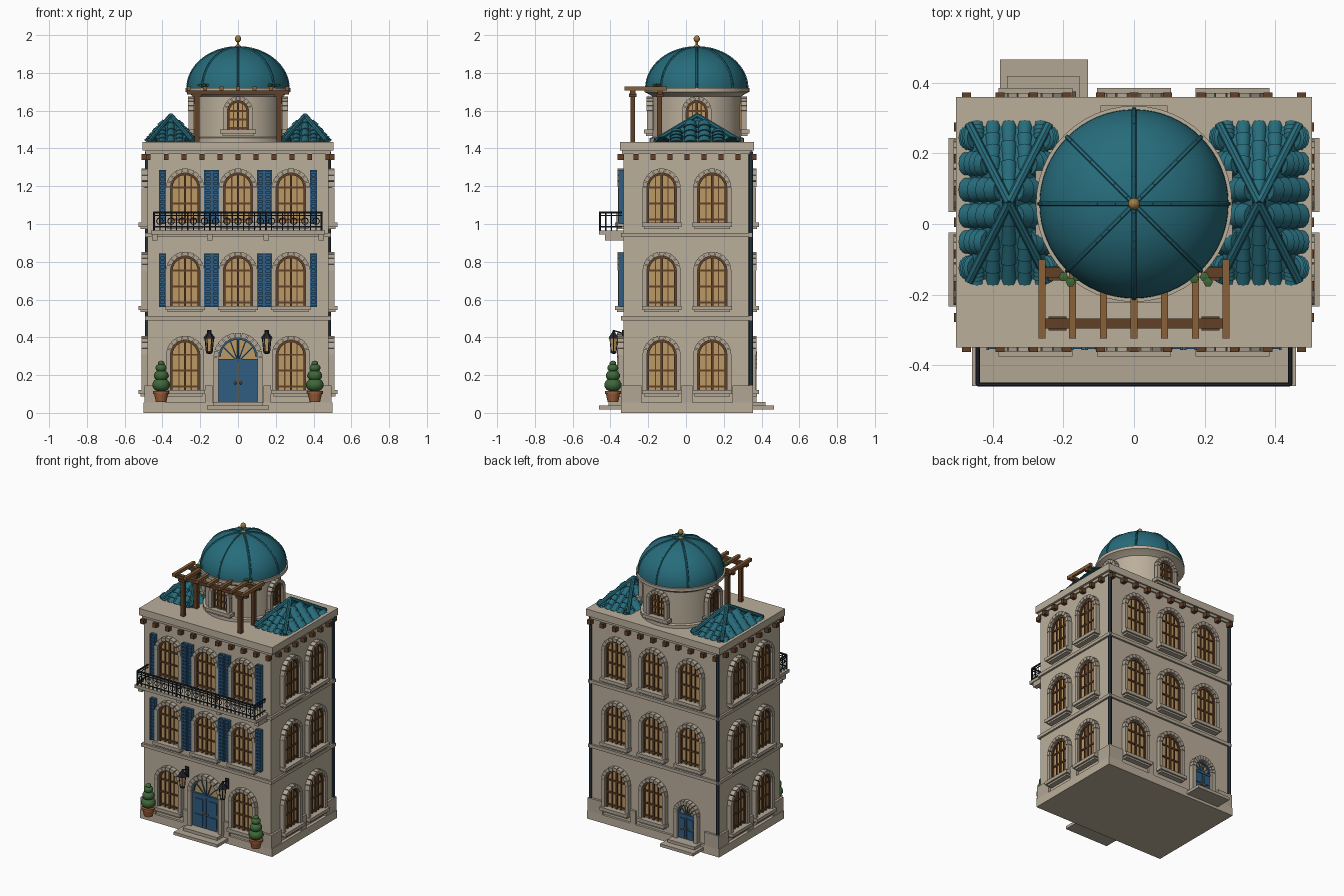
import bpy, bmesh
from math import sin, cos, pi, radians
from mathutils import Matrix, Vector

if "Cube" in bpy.data.objects:
    bpy.data.objects.remove(bpy.data.objects["Cube"])

COL = dict(stone=(.5, .43, .33), trim=(.44, .38, .30), teal=(.02, .15, .20), blue=(.03, .11, .22),
           glass=(.50, .32, .13), brown=(.12, .05, .02), wood=(.25, .12, .04), iron=(.015, .018, .025),
           green=(.05, .14, .04), clay=(.35, .11, .04), gold=(.35, .2, .05), pipe=(.03, .05, .07))
MATS, PARTS = {}, {}
for k, c in COL.items():
    MATS[k] = bpy.data.materials.new(k)
    MATS[k].diffuse_color = (*c, 1)
I = Matrix.Identity(4)


def bm_of(part, mat):
    return PARTS.setdefault(part, (bmesh.new(), mat))[0]


def loft(part, mat, rings, M=I, caps=True):
    """Skin a list of closed point rings."""
    bm = bm_of(part, mat)
    vs = [[bm.verts.new(M @ Vector(p)) for p in r] for r in rings]
    n = len(vs[0])
    for a, b in zip(vs, vs[1:]):
        for i in range(n):
            bm.faces.new((a[i], a[(i + 1) % n], b[(i + 1) % n], b[i]))
    if caps:
        bm.faces.new(vs[0][::-1])
        bm.faces.new(vs[-1])


def prism(part, mat, outline, y0, y1, M=I):
    loft(part, mat, [[(x, y, z) for x, z in outline] for y in (y0, y1)], M)


def box(part, mat, x0, x1, y0, y1, z0, z1, M=I):
    prism(part, mat, [(x0, z0), (x1, z0), (x1, z1), (x0, z1)], y0, y1, M)


def tube(part, mat, p, q, r0, r1=None, n=6, M=I):
    p, q = Vector(p), Vector(q)
    r1 = r0 if r1 is None else r1
    R = (q - p).to_track_quat('Z', 'Y')
    loft(part, mat, [[o + R @ Vector((r * cos(2 * pi * i / n), r * sin(2 * pi * i / n), 0))
                      for i in range(n)] for o, r in ((p, r0), (q, r1))], M)


def lathe(part, mat, prof, c=(0, 0), n=48, M=I):
    loft(part, mat, [[(c[0] + r * cos(2 * pi * i / n), c[1] + r * sin(2 * pi * i / n), z)
                      for i in range(n)] for r, z in prof], M)


def ball(part, mat, c, r, n=16, squash=1):
    k = n // 2
    lathe(part, mat, [(max(r * sin(pi * i / k), .0005), c[2] - squash * r * cos(pi * i / k))
                      for i in range(k + 1)], c[:2], n)


def wall(x, y, z, deg):
    """Frame on a wall: local -y points outward."""
    return Matrix.Translation((x, y, z)) @ Matrix.Rotation(radians(deg), 4, 'Z')


def arch(part, mat, r, R, z, y0, y1, n, M, gap=0):
    for i in range(n):
        a, b = pi * i / n + gap, pi * (i + 1) / n - gap
        prism(part, mat, [(q * cos(t), z + q * sin(t)) for q, t in ((r, a), (R, a), (R, b), (r, b))], y0, y1, M)


def arched(r, z0, z1, n=14):
    return [(-r, z0), (r, z0)] + [(r * cos(pi * i / n), z1 + r * sin(pi * i / n)) for i in range(n + 1)]


def window(M, r=.078, spring=.208, sill=.105):
    R = r + .023
    prism('window_panes', 'glass', arched(r, .02, spring), -.005, .01, M)
    box('window_sills', 'trim', -sill, sill, -.046, 0, 0, .022, M)
    box('window_sills', 'trim', -sill + .012, sill - .012, -.035, 0, -.012, 0, M)
    arch('window_arches', 'trim', r, R, spring, -.032, 0, 9, M, .02)
    arch('window_frames', 'brown', r - .012, r, spring, -.015, 0, 12, M)
    for s in (-1, 1):
        a, b = sorted((s * r, s * R))
        box('window_jambs', 'trim', a, b, -.03, 0, .02, spring, M)
        a, b = sorted((s * r, s * (r - .012)))
        box('window_frames', 'brown', a, b, -.015, 0, .02, spring, M)
        box('window_frames', 'brown', s * r * .42 - .003, s * r * .42 + .003, -.012, 0, .02, spring + r * .85, M)
    box('window_frames', 'brown', -.006, .006, -.014, 0, .02, spring + r, M)
    for f in (.1, .55, 1):
        z = .02 + (spring - .02) * f
        box('window_frames', 'brown', -r, r, -.012, 0, z - .005, z + .005, M)


def door(M, r, spring):
    R, top = r + .028, spring - .025
    prism('fanlights', 'glass', arched(r, .05, spring), -.004, .01, M)
    arch('door_arches', 'trim', r, R, spring, -.036, 0, 11, M, .02)
    arch('door_frames', 'blue', r - .01, r, spring, -.016, 0, 14, M)
    box('door_frames', 'blue', -r, r, -.018, 0, top, top + .016, M)
    for a in (35, 65, 90, 115, 145):
        t = radians(a)
        tube('door_frames', 'blue', (0, -.009, top), (r * cos(t), -.009, spring + r * sin(t)), .004, M=M)
    for s in (-1, 1):
        a, b = sorted((s * r, s * R))
        box('door_jambs', 'trim', a, b, -.034, 0, .05, spring, M)
        a, b = sorted((s * .002, s * r))
        box('door_leaves', 'blue', a, b, -.014, 0, .055, top, M)
        for f0, f1 in ((.08, .42), (.54, .92)):
            h = top - .055
            box('door_panels', 'blue', a + r * .2, b - r * .2, -.02, 0, .055 + f0 * h, .055 + f1 * h, M)
        p = M @ Vector((s * .014, -.022, .055 + .48 * (top - .055)))
        ball('door_knobs', 'gold', p, .008, 8)


# main body, plinth, bands, cornice
CY = .005
def slab(part, hx, hy, z0, z1, mat='stone'):
    box(part, mat, -hx, hx, CY - hy, CY + hy, z0, z1)
slab('plinth', .5, .35, 0, .055)
slab('walls', .48, .335, .05, 1.40)
for z in (.49, .93):
    slab('floor_bands', .493, .348, z, z + .022, 'trim')
slab('cornice_bed', .49, .345, 1.37, 1.39, 'trim')
slab('roof_slab', .505, .355, 1.388, 1.435)
for i in range(11):
    for y in (CY - .35, CY + .35):
        x = -.475 + i * .095
        box('dentils', 'brown', x - .013, x + .013, y - .018, y + .018, 1.34, 1.37)
for i in range(7):
    for x in (-.492, .492):
        y = CY - .27 + i * .09
        box('dentils', 'brown', x - .018, x + .018, y - .013, y + .013, 1.34, 1.37)

# windows on all four sides
for lvl, z in enumerate((.1, .545, .985)):
    for x in (-.28, 0, .28):
        if lvl or x:
            window(wall(x, -.33, z, 0))
        if lvl or x > -.1:
            window(wall(x, .34, z, 180))
    for y in (CY - .134, CY + .134):
        window(wall(.48, y, z, 90))
        window(wall(-.48, y, z, 270))

# base course blocks between the ground windows
for s in (-1, 1):
    for a, b in ((.385, .492), (.135, .175)):
        x0, x1 = sorted((s * a, s * b))
        box('base_course', 'trim', x0, x1, -.345, -.32, .05, .145)
        if not (s < 0 and a < .2):
            box('base_course', 'trim', x0, x1, .33, .355, .05, .145)
    x0, x1 = sorted((s * .47, s * .495))
    for a, b in ((-.345, -.235), (-.025, .035), (.245, .355)):
        box('base_course', 'trim', x0, x1, a, b, .05, .145)

# doors and steps
door(wall(0, -.33, 0, 0), .102, .295)
door(wall(-.255, .34, 0, 180), .062, .235)
box('front_steps', 'trim', -.165, .165, -.46, -.33, .018, .038)
box('front_steps', 'trim', -.13, .13, -.41, -.33, .038, .058)
box('back_steps', 'trim', -.38, -.13, .33, .466, .018, .038)
box('back_steps', 'trim', -.36, -.155, .33, .42, .038, .058)

# louvred shutters
for z in (.56, 1.0):
    for c in (-.4, -.16, -.12, .12, .16, .4):
        box('shutters', 'blue', c - .018, c + .018, -.347, -.33, z, z + .285)
        for s in (-1, 1):
            box('shutters', 'blue', c + s * .015 - .004, c + s * .015 + .004, -.358, -.33, z, z + .285)
        for i in range(12):
            box('shutter_slats', 'blue', c - .013, c + .013, -.355, -.34, z + .008 + i * .0235, z + .02 + i * .0235)

# balcony with iron railing
box('balcony_slab', 'trim', -.46, .46, -.46, -.33, .945, .966)
for x in (-.44, -.15, .15, .44):
    box('balcony_brackets', 'trim', x - .015, x + .015, -.43, -.33, .912, .946)
for z, r in ((1.062, .006), (1.045, .003), (.985, .004)):
    tube('railing', 'iron', (-.443, -.455, z), (.443, -.455, z), r)
    for s in (-1, 1):
        tube('railing', 'iron', (s * .443, -.455, z), (s * .443, -.34, z), r)
for i in range(31):
    x = -.443 + i * .886 / 30
    tube('railing', 'iron', (x, -.455, .966), (x, -.455, 1.062), .006 if i % 10 == 0 else .003, n=5)
    if i % 2 and i < 30:
        for k in range(8):
            a, b = k * pi / 4, (k + 1) * pi / 4
            tube('railing_scrolls', 'iron', (x + .018 * cos(a), -.455, 1.015 + .018 * sin(a)),
                 (x + .018 * cos(b), -.455, 1.015 + .018 * sin(b)), .0025, n=4)
for s in (-1, 1):
    for y in (-.425, -.395, -.365):
        tube('railing', 'iron', (s * .443, y, .966), (s * .443, y, 1.062), .003, n=5)

# rear downspouts
for s in (-1, 1):
    tube('downspouts', 'pipe', (s * .482, .343, .055), (s * .482, .343, 1.385), .011, n=8)

# drum, dome, ribs, finial
DC = (0, .057)
lathe('drum', 'stone', [(.25, 1.43), (.25, 1.455), (.235, 1.46), (.235, 1.675), (.25, 1.685),
                        (.272, 1.697), (.278, 1.70), (.278, 1.72), (.2, 1.722)], DC)
dome = [(.268 * cos(i * pi / 32), 1.718 + .218 * sin(i * pi / 32)) for i in range(16)] + [(.001, 1.936)]
lathe('dome', 'teal', dome, DC, 64)
for k in range(8):
    a = k * pi / 4
    pts = [(DC[0] + r * cos(a), DC[1] + r * sin(a), z) for r, z in dome]
    for p, q in zip(pts, pts[1:]):
        tube('dome_ribs', 'teal', p, q, .0065)
lathe('finial', 'gold', [(.02, 1.93), (.016, 1.942), (.006, 1.95), (.006, 1.97)], DC, 12)
ball('finial', 'gold', (*DC, 1.98), .017, 12, 1.1)
for k, (dx, dy) in enumerate(((0, -1), (1, 0), (0, 1), (-1, 0))):
    window(wall(dx * .233, DC[1] + dy * .233, 1.478, 90 * k), .056, .12, .095)

# tiled hip roofs
A, B, H, Z = .113, .222, .135, 1.432
for s in (-1, 1):
    M = Matrix.Translation((s * .355, .06, Z))
    loft('hip_roof', 'teal', [[(x * k, y * k, H * (1 - k)) for x, y in ((-A, -B), (A, -B), (A, B), (-A, B))]
                              for k in (1, .01)], M)
    for d in (-1, 1):
        for n, half, run, sw in ((6, B, A, True), (5, A, B, False)):
            for i in range(n):
                t = -half + (i + .5) * 2 * half / n
                f = abs(t) / half
                P = [Vector((d * run * (1 - u), t, H * u - .012)) for u in [(1 - f) * j / 4 for j in range(5)]]
                if not sw:
                    P = [Vector((p.y, p.x, p.z)) for p in P]
                w = half / n
                for p, q in zip(P, P[1:]):
                    tube('roof_tiles', 'teal', p, q, w * 1.05, w * .85, 12, M)
        for e in (-1, 1):
            tube('roof_hips', 'teal', (d * A, e * B, .01), (0, 0, H + .008), .013, n=8, M=M)

# pergola
for s in (-1, 1):
    for y in (-.282, -.14):
        x = s * .217
        box('pergola_posts', 'brown', x - .013, x + .013, y - .013, y + .013, 1.43, 1.69)
        box('pergola_posts', 'brown', x - .025, x + .025, y - .02, y + .02, 1.672, 1.69)
for y in (-.282, -.138):
    box('pergola_beams', 'brown', -.27, .27, y - .014, y + .014, 1.685, 1.708)
for i in range(7):
    x = (i - 3) * .087
    box('pergola_rafters', 'wood', x - .01, x + .01, -.325, -.1, 1.706, 1.727)
for x, y in ((-.18, -.165), (-.16, -.15), (.17, -.155), (.21, -.165), (.2, -.15), (-.2, -.15)):
    ball('vine_leaves', 'green', (x, y, 1.735), .016, 6, .5)

# lanterns and topiary pots flanking the entrance
for s in (-1, 1):
    x, y = s * .152, -.383
    lathe('lantern_glass', 'glass', [(.014, .325), (.021, .395)], (x, y), 6)
    lathe('lantern_caps', 'iron', [(.031, .393), (.028, .402), (.01, .425), (.004, .44)], (x, y), 6)
    lathe('lantern_base', 'iron', [(.006, .312), (.018, .318), (.018, .327)], (x, y), 6)
    for k in range(6):
        c, q = cos(k * pi / 3), sin(k * pi / 3)
        tube('lantern_bars', 'iron', (x + .016 * c, y + .016 * q, .325), (x + .023 * c, y + .023 * q, .395), .0025, n=4)
    tube('lantern_arms', 'iron', (x, y, .436), (x, -.33, .42), .004)
    box('lantern_arms', 'iron', x - .012, x + .012, -.338, -.33, .37, .44)
    x, y = s * .407, -.387
    lathe('pots', 'clay', [(.028, .058), (.037, .1), (.043, .101), (.043, .115), (.034, .115)], (x, y), 20)
    for z, r in ((.148, .047), (.197, .039), (.238, .03), (.262, .018)):
        ball('topiary', 'green', (x, y, z), r, 14, .8)

# turn each part into an object
for name, (bm, mat) in PARTS.items():
    bmesh.ops.recalc_face_normals(bm, faces=bm.faces)
    me = bpy.data.meshes.new(name)
    bm.to_mesh(me)
    bm.free()
    me.materials.append(MATS[mat])
    ob = bpy.data.objects.new(name, me)
    bpy.context.collection.objects.link(ob)
    ob.select_set(True)
    bpy.context.view_layer.objects.active = ob
bpy.ops.object.shade_smooth_by_angle(angle=radians(35))

for m in bpy.data.materials:
    if m.users and not m.is_grease_pencil:
        m.use_nodes = True
        m.node_tree.nodes["Principled BSDF"].inputs["Base Color"].default_value = m.diffuse_color
